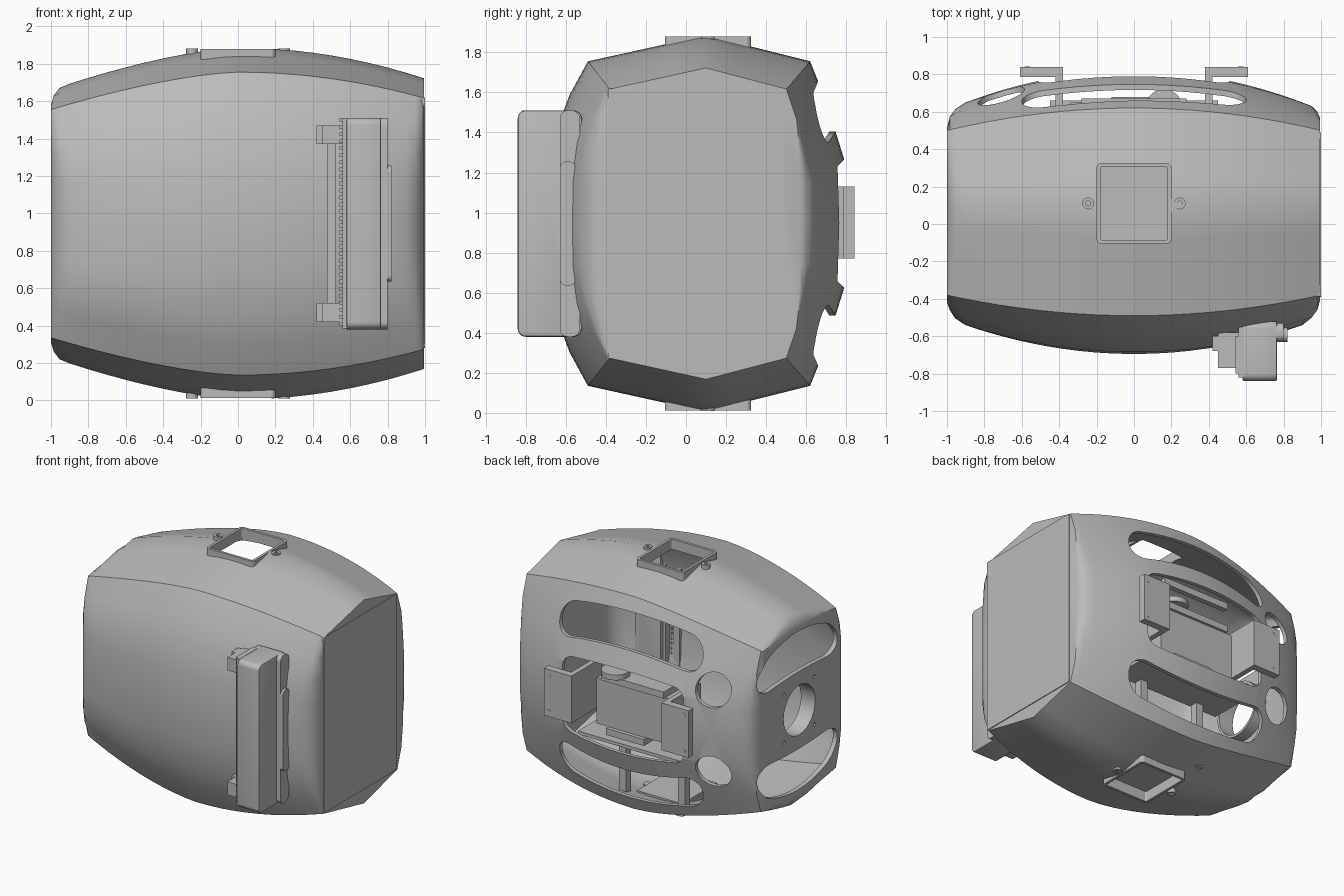
import bpy, bmesh, math
from mathutils import Vector

if "Cube" in bpy.data.objects:
    bpy.data.objects.remove(bpy.data.objects["Cube"], do_unlink=True)

grey = bpy.data.materials.new("plain grey")
grey.use_nodes = True
COLOUR = (0.5, 0.5, 0.5, 1)
grey.diffuse_color = COLOUR
grey.node_tree.nodes["Principled BSDF"].inputs["Base Color"].default_value = COLOUR

MID = 0.945  # mirror height of the housing


def make(name, bm):
    bmesh.ops.recalc_face_normals(bm, faces=bm.faces)
    mesh = bpy.data.meshes.new(name)
    bm.to_mesh(mesh)
    bm.free()
    mesh.materials.append(grey)
    ob = bpy.data.objects.new(name, mesh)
    bpy.context.collection.objects.link(ob)
    return ob


def loft(name, rings):
    bm = bmesh.new()
    rows = [[bm.verts.new(p) for p in ring] for ring in rings]
    n = len(rows[0])
    for a, b in zip(rows, rows[1:]):
        for i in range(n):
            bm.faces.new((a[i], a[(i + 1) % n], b[(i + 1) % n], b[i]))
    bm.faces.new(rows[0])
    bm.faces.new(rows[-1])
    return make(name, bm)


def prism(name, outline, axis, lo, hi):
    """Extrude a 2D outline along x (y,z), y (x,z) or z (x,y)."""
    def place(p, d):
        q = list(p)
        q.insert("xyz".index(axis), d)
        return Vector(q)
    return loft(name, [[place(p, d) for p in outline] for d in (lo, hi)])


def box(name, x, y, z):
    return prism(name, [(x[0], y[0]), (x[1], y[0]), (x[1], y[1]), (x[0], y[1])], "z", *z)


def rrect(cx, cy, w, h, r, steps=6):
    pts = []
    for k, (sx, sy) in enumerate(((1, 1), (-1, 1), (-1, -1), (1, -1))):
        for i in range(steps + 1):
            a = math.pi / 2 * (k + i / steps)
            pts.append((cx + sx * (w / 2 - r) + r * math.cos(a),
                        cy + sy * (h / 2 - r) + r * math.sin(a)))
    return pts


def bowed(cx, cz, w, h, r, bow):
    """Rounded rectangle whose long edges are bent by bow(x, y)."""
    pts = rrect(0, 0, w, h, r, 8)
    out = []
    for a, b in zip(pts, pts[1:] + pts[:1]):
        n = 10 if abs(a[0] - b[0]) > .3 else 1
        out += [(a[0] + (b[0] - a[0]) * i / n, a[1] + (b[1] - a[1]) * i / n) for i in range(n)]
    return [(cx + x, cz + y + bow(x, y)) for x, y in out]


def circle(cx, cy, r, n=28):
    return [(cx + r * math.cos(2 * math.pi * i / n), cy + r * math.sin(2 * math.pi * i / n))
            for i in range(n)]


def boolean(ob, cutters):
    for c in cutters:
        m = ob.modifiers.new("cut", "BOOLEAN")
        m.operation, m.solver, m.object = "DIFFERENCE", "EXACT", c
    bpy.ops.object.select_all(action="DESELECT")
    ob.select_set(True)
    bpy.context.view_layer.objects.active = ob
    for m in list(ob.modifiers):
        bpy.ops.object.modifier_apply(modifier=m.name)
    for c in cutters:
        bpy.data.objects.remove(c, do_unlink=True)


def smooth(ob, angle=40):
    bpy.ops.object.select_all(action="DESELECT")
    ob.select_set(True)
    bpy.context.view_layer.objects.active = ob
    bpy.ops.object.shade_smooth_by_angle(angle=math.radians(angle))


# Housing cross-section, shrinking towards both ends, lower at the open end
def section(x, ylo=-9, yhi=9, zlim=9):
    t = x * x
    u = abs(x) ** 1.5
    ridge_z, crease_z = (1.885 - .165 * t, 1.755 - .14 * t) if x > 0 else (1.885 - .225 * u, 1.755 - .2 * u)
    front = [(-.49 + .11 * t, crease_z), (-.58 + .14 * t, crease_z - .165 + .025 * t),
             (-.645 + .16 * t, 1.42 - .11 * t), (-.685 + .18 * t, 1.2 - .06 * t)]
    back = [(.81 - .2 * t, 1.2 - .06 * t), (.748 - .17 * t, 1.4 - .11 * t),
            (.69 - .14 * t, crease_z - .175 + .025 * t), (.62 - .12 * t, crease_z)]
    ridge = (.1, ridge_z)

    def slope(p, f):
        return tuple(a + (b - a) * f for a, b in zip(ridge, p))
    top = back + [slope(back[-1], f) for f in (.65, .3)] + [ridge]
    top += [slope(front[0], f) for f in (.3, .65)] + front
    low = [(y, 2 * MID - z) for y, z in reversed(top)]
    ring = top + [(-.695 + .19 * t, MID)] + low + [(.82 - .21 * t, MID)]
    return [(x, min(max(y, ylo), yhi), MID + min(max(z - MID, -zlim), zlim)) for y, z in ring]


def housing(name, s=1.0):
    rings = [section(-1, -.42, .51, .635), section(-.985, -.46, .575, .685), section(-.955, -.505, .615, .725)]
    rings += [section(-.9 + .1 * i) for i in range(19)]
    rings += [section(.95, -.5), section(.98, -.46, .6), section(.994, -.41, .57)]
    k = Vector((0, .05, MID))
    return loft(name, [[k + (Vector(p) - k) * s for p in r] for r in rings])


shell = housing("housing_shell")
cuts = [housing("inner_cutter", .965)]
CY = .06  # centre of the open end

# Back openings: bowed slots, central window and round holes; end windows
for s in (1, -1):
    cuts.append(prism("slot_cutter", bowed(0, MID + s * .585, 1.2, .25, .12,
                                           lambda x, y: -s * .22 * x * x), "y", .3, 1.2))
    cuts.append(prism("hole_cutter", circle(-.71, MID + s * .31, .125), "y", .3, 1.2))
    cuts.append(prism("bean_cutter", bowed(CY + .02, MID + s * .45, .95, .31, .14,
                                           lambda x, y: -s * .35 * x * x * (1 + 4 * s * y)),
                      "x", -1.2, -.75))
cuts.append(prism("window_cutter", bowed(0, MID, 1.02, .64, .08,
                                         lambda x, y: -.5 * y * x * x), "y", .3, 1.2))

# Round port and its screw holes
cuts.append(prism("port_cutter", circle(CY, MID, .19), "x", -1.2, -.8))
for k in range(4):
    a = math.pi / 2 * k + math.pi / 4
    cuts.append(prism("screw_cutter", circle(CY + .26 * math.cos(a), MID + .26 * math.sin(a), .015, 8),
                      "x", -1.2, -.8))

# Square hatches on the top and the bottom
for lo, hi in ((1.6, 2.1), (-.2, .3)):
    cuts.append(box("hatch_cutter", (-.18, .18), (-.09, .31), (lo, hi)))
boolean(shell, cuts)
smooth(shell)

for name, s in (("top", 1), ("bottom", -1)):
    def levels(a, b):
        return sorted((MID + s * (a - MID), MID + s * (b - MID)))
    rim = prism(name + "_hatch_rim", rrect(0, .11, .4, .43, .025), "z", *levels(1.8, 1.878))
    boolean(rim, [prism("rim_cutter", rrect(0, .11, .36, .39, .01), "z", -1, 3)])
    for x in (-.245, .245):
        boss = prism(name + "_screw_boss", circle(x, .11, .032, 12), "z", *levels(1.82, 1.88))
        boolean(boss, [prism("boss_cutter", circle(x, .11, .014, 8), "z", *levels(1.86, 1.9))])
box("bottom_hatch_floor", (-.19, .19), (-.1, .32), (.09, .11))

# Closed end panel
prism("end_panel", rrect(.05, .95, .88, 1.34, .01, 2), "x", .975, 1.0)
box("panel_latch", (.985, 1.0), (.46, .485), (1.27, 1.6))

# Port collar
collar = prism("port_collar", circle(CY, MID, .21), "x", -.97, -.88)
boolean(collar, [prism("collar_cutter", circle(CY, MID, .19), "x", -1.2, -.5)])
smooth(collar)

# Rear brackets with angled arms, and screws on their plates
for name, s in (("left", 1), ("right", -1)):
    def span(a, b):
        return tuple(sorted((s * a, s * b)))
    box(name + "_bracket_plate", span(.38, .61), (.785, .84), (.77, 1.13))
    box(name + "_bracket_arm", span(.38, .42), (.42, .79), (.77, 1.13))
    for z in (.81, 1.09):
        prism(name + "_bracket_screw", circle(s * .57, z, .015, 10), "y", .83, .842)

# Actuator between the brackets
box("actuator_body", (-.34, .3), (.38, .65), (.72, 1.07))
box("actuator_lid", (-.28, .25), (.42, .67), (1.07, 1.12))
box("actuator_foot", (-.12, .2), (.42, .68), (.67, .72))
box("actuator_beam", (-.4, .4), (.42, .47), (.8, 1.1))
smooth(prism("actuator_horn", circle(.16, .62, .1, 24), "z", 1.12, 1.16))
box("inner_shelf", (-.45, .45), (.34, .66), (.6, .625))
box("upper_rail", (-.28, .28), (.63, .67), (1.25, 1.3))
for x in (-.25, .25):
    box("inner_post", (x - .03, x + .03), (.35, .41), (.1, .61))

# Side unit on the front: slab, flange, lip, toothed strip and hinge
slab = prism("unit_slab", rrect(-.68, MID, .32, 1.13, .04), "x", .58, .765)
bevel = slab.modifiers.new("soft edge", "BEVEL")
bevel.width, bevel.segments = .01, 2
boolean(slab, [])
smooth(slab)
prism("unit_flange", rrect(-.58, MID, .1, 1.13, .04), "x", .58, .8)
prism("unit_lip", rrect(-.59, MID, .08, .62, .035), "x", .77, .82)
box("toothed_strip", (.56, .585), (-.82, -.55), (.385, 1.51))
for i in range(30):
    z = .4 + .0375 * i
    box("strip_tooth", (.542, .565), (-.8, -.6), (z, z + .02))
for s in (1, -1):
    z = MID + s * .475
    box("hinge_block", (.45, .56), (-.77, -.58), (z - .05, z + .05))
    box("hinge_ear", (.42, .47), (-.68, -.6), (z - .05, z + .05))
box("hinge_rod", (.475, .525), (-.7, -.6), (.5, 1.4))
